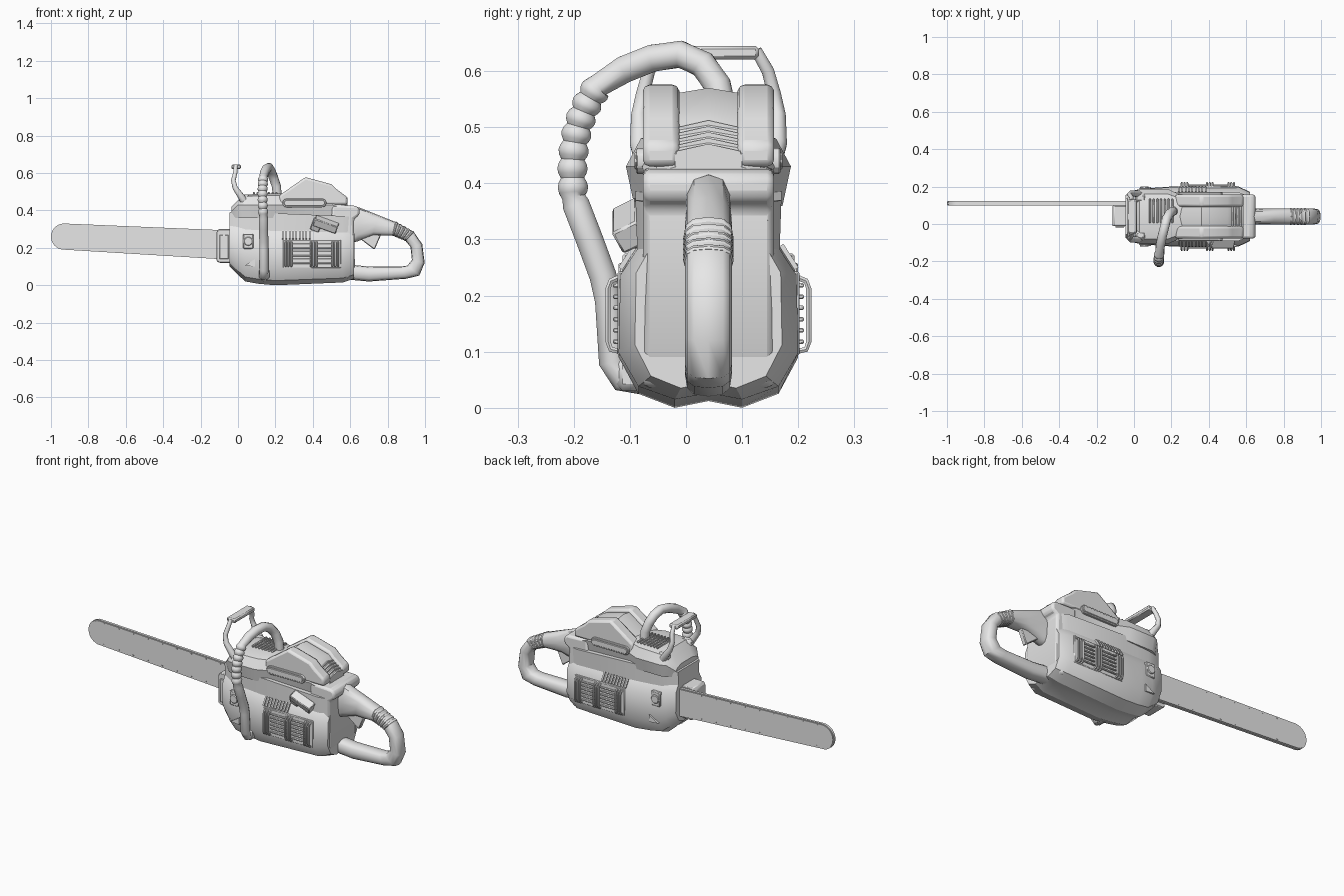
import bpy, bmesh, math
from mathutils import Vector, Matrix

if "Cube" in bpy.data.objects:
    bpy.data.objects.remove(bpy.data.objects["Cube"])

C = 0.04  # y of the machine's centre plane
grey = bpy.data.materials.new("plain_grey")
grey.diffuse_color = (0.8, 0.8, 0.8, 1)
grey.use_nodes = True
grey.node_tree.nodes["Principled BSDF"].inputs["Base Color"].default_value = grey.diffuse_color


def finish(name, bm, bevel=0, seg=1, angle=30):
    bmesh.ops.recalc_face_normals(bm, faces=bm.faces)
    me = bpy.data.meshes.new(name)
    bm.to_mesh(me)
    bm.free()
    ob = bpy.data.objects.new(name, me)
    bpy.context.collection.objects.link(ob)
    me.materials.append(grey)
    if bevel:
        m = ob.modifiers.new("bevel", 'BEVEL')
        m.width, m.segments, m.limit_method = bevel, seg, 'ANGLE'
    bpy.ops.object.select_all(action='DESELECT')
    ob.select_set(True)
    bpy.context.view_layer.objects.active = ob
    bpy.ops.object.shade_smooth_by_angle(angle=math.radians(angle))
    return ob


def loft(name, rings, bevel=0, seg=1, angle=30):
    bm = bmesh.new()
    vs = [[bm.verts.new(p) for p in r] for r in rings]
    n = len(vs[0])
    for a, b in zip(vs, vs[1:]):
        for i in range(n):
            bm.faces.new((a[i], a[(i + 1) % n], b[(i + 1) % n], b[i]))
    bm.faces.new(vs[0])
    bm.faces.new(vs[-1])
    return finish(name, bm, bevel, seg, angle)


def prism(name, xz, y0, y1, bevel=0, seg=1):
    return loft(name, [[(x, y, z) for x, z in xz] for y in (y0, y1)], bevel, seg)


def box(name, c, s, rot=(0, 0, 0), bevel=0):
    bm = bmesh.new()
    bmesh.ops.create_cube(bm, size=1)
    for v in bm.verts:
        v.co = Vector([a * b for a, b in zip(v.co, s)])
    ob = finish(name, bm, bevel)
    ob.location, ob.rotation_euler = c, [math.radians(a) for a in rot]
    return ob


def tube(name, pts, r, sides=6, ref=(1, 0, 0), flat=1):
    pts = [Vector(p) for p in pts]
    rad = r if isinstance(r, list) else [r] * len(pts)
    rings = []
    for i, p in enumerate(pts):
        t = (pts[min(i + 1, len(pts) - 1)] - pts[max(i - 1, 0)]).normalized()
        u = t.cross(Vector(ref)).normalized()
        w = u.cross(t)
        rings.append([p + rad[i] * (u * math.cos(k) + w * flat * math.sin(k))
                      for k in [math.tau * (j + .5) / sides for j in range(sides)]])
    return loft(name, rings, angle=50)


def ring(x, half):
    return ([(x, C + d, z) for d, z in half] +
            [(x, C - d, z) for d, z in reversed(half) if d > 0])


# lower engine housing
half = [(0, .012), (.06, 0), (.125, .025), (.16, .09), (.157, .24), (.127, .29), (.13, .385)]
stations = [(-.045, .72, .10, .39), (0, .87, .055, .395), (.04, .93, .02, .39), (.11, .96, .008, .388),
            (.2, 1, 0, .385), (.56, 1, .015, .37), (.62, .82, .035, .365)]
loft("lower_housing", [ring(x, [(d * w, zt - (.385 - z) * (zt - zb) / .385) for d, z in half])
                       for x, w, zb, zt in stations])

# rear block that carries the handle
prism("rear_block", [(.5, .04), (.59, .035), (.625, .1), (.62, .355), (.65, .375), (.65, .41),
                     (.63, .425), (.5, .43)], C - .117, C + .117, .015, 2)

# upper cover
up = [(-.035, .10, .42), (0, .135, .455), (.03, .147, .485), (.18, .147, .49),
      (.24, .12, .49), (.5, .118, .48), (.585, .112, .43)]
loft("upper_cover", [ring(x, [(w - .015, .36), (w, min(.43, t - .025)), (w * .82, t - .01), (w * .5, t)])
                     for x, w, t in up])
for i in range(7):
    box("top_rib", (.085 + i * .02, C + .03, .492), (.01, .13, .014), bevel=.003)

# raised filter cover with two lobes and a sunken middle
lobe = [(.22, .43), (.22, .48), (.27, .515), (.36, .578), (.5, .54), (.525, .515), (.585, .47), (.585, .43)]
for s in (-1, 1):
    prism("cover_lobe", lobe, C + s * .052, C + s * .117, .012, 2)
mid = [(x, z - (.018 if z > .45 else 0)) for x, z in lobe]
loft("cover_middle", [[(x, C + d, z + (0 if d or z < .45 else .01)) for x, z in mid]
                      for d in (-.06, 0, .06)])
for i in range(5):
    x, z = .525 + i * .014, .503 - i * .0105
    tube("rear_chevron", [(x, C - .057, z - .008), (x, C, z + .005), (x, C + .057, z - .008)], .006, 4)

# rear handle loop, lofted between outer and inner outline points
pairs = [(.58, .42, .58, .22), (.65, .415, .64, .235), (.75, .375, .72, .265), (.85, .335, .83, .265),
         (.94, .285, .895, .238), (.985, .22, .922, .205), (.998, .12, .93, .135), (.97, .052, .905, .105),
         (.9, .035, .87, .1), (.7, .02, .7, .1), (.59, .03, .6, .11)]


def handle_ring(ox, oz, ix, iz, g=1):
    o, i = Vector((ox, 0, oz)), Vector((ix, 0, iz))
    m, h = (o + i) / 2, (o - i) / 2 * g
    pr = [(math.cos(math.tau * k / 12), math.sin(math.tau * k / 12)) for k in range(12)]
    sq = lambda v: math.copysign(abs(v) ** .7, v)
    return [m + h * sq(a) + Vector((0, C + .042 * g * sq(b), 0)) for a, b in pr]


loft("rear_handle", [handle_ring(*p) for p in pairs], angle=45)
a, b = pairs[3], pairs[4]
for i in range(5):
    lerp = lambda t: [p + (q - p) * t for p, q in zip(a, b)]
    t = -.1 + i * .24
    loft("grip_ridge", [handle_ring(*lerp(t + e), g) for e, g in
                        ((0, .98), (.05, 1.07), (.12, 1.07), (.17, .98))])
prism("trigger", [(.64, .26), (.67, .235), (.73, .19), (.765, .27), (.75, .3), (.65, .3)],
      C - .014, C + .014, .004)

# guide bar with chain around it
def bar_outline(g):
    arc = [(-.93 + (.07 + g) * math.cos(k), .26 + (.07 + g) * math.sin(k))
           for k in [math.radians(88 + 185 * j / 14) for j in range(15)]]
    return [(0, .291 + g)] + arc + [(0, .134 - g)]


prism("guide_bar", bar_outline(-.004), .1, .122)
prism("saw_chain", bar_outline(0), .104, .118)
for i in range(9):
    x = -.9 + i * .09
    f = (x + .93) / .93
    for z in (.318 - .037 * f, .203 - .055 * f):
        box("bar_rivet", (x, .111, z), (.007, .024, .005))

# bar mount block with a raised plate
prism("bar_mount", [(-.115, .13), (-.1, .12), (-.02, .12), (-.02, .3), (-.105, .3), (-.115, .285)],
      -.012, .098, .004)
box("mount_plate", (-.075, -.013, .205), (.05, .01, .13), bevel=.003)

# front hand guard
box("guard_top", (-.01, C, .633), (.052, .18, .024), bevel=.006)
for s in (-1, 1):
    leg = [(.05, .105, .42), (.02, .122, .47), (-.015, .124, .52), (-.025, .117, .56),
           (-.015, .106, .6), (-.012, .085, .637)]
    tube("guard_leg", [(x, C + s * d, z) for x, d, z in leg],
         [.022, .019, .015, .013, .012, .011], 8)
    box("guard_foot", (.035, C + s * .1, .455), (.06, .045, .06), bevel=.012)

# wrap-around front handle with ribbed grip
path = [(.212, .07, .46), (.205, .066, .53), (.19, .056, .575), (.175, .03, .612), (.165, -.01, .63),
        (.152, -.06, .623), (.142, -.11, .603)]
rad = [.025] * len(path)
p0, p1, p2 = Vector((.135, -.155, .575)), Vector((.128, -.213, .50)), Vector((.135, -.2, .375))
for i in range(29):
    t = i / 28
    path.append(p0 * (1 - t) ** 2 + p1 * 2 * t * (1 - t) + p2 * t * t)
    rad.append(.0215 + .0065 * abs(math.sin(math.pi * t * 7)))
path += [(.136, -.196, .362), (.137, -.172, .3), (.138, -.148, .235), (.138, -.138, .19),
         (.138, -.131, .08), (.138, -.115, .052), (.14, -.06, .042)]
rad += [.025, .025, .025, .025, .025, .024, .022]
tube("front_handle", path, rad, 12)
box("handle_foot", (.14, -.1, .06), (.055, .05, .06), bevel=.012)

# side details, repeated on both sides
for s in (-1, 1):
    Y = lambda d: C + s * d
    box("vent_plate", (.395, Y(.156), .168), (.31, .012, .15), bevel=.003)
    for x in (.255, .27, .285, .39, .405, .42, .505, .52, .535):
        tube("vent_bar", [(x, Y(.155), .1), (x, Y(.174), .104), (x, Y(.179), .118), (x, Y(.179), .212),
                          (x, Y(.174), .226), (x, Y(.152), .235)], .0055, 6)
    for x, l in ((.3375, .1), (.4625, .08)):
        for i in range(6):
            box("vent_slat", (x, Y(.163), .118 + i * .02), (l, .014, .008), bevel=.002)
    for i in range(9):
        x = .24 + i * .018
        tube("shoulder_slat", [(x, Y(.157), .248), (x, Y(.13), .29)], .006, 4)
    # recessed-looking slot on the upper cover
    for grow, d in ((0, .128), (-.008, .132)):
        r = .023 + grow
        slot = [(cx + r * math.cos(k), .44 + r * math.sin(k)) for cx, st in ((.45, -90), (.26, 90))
                for k in [math.radians(st + 30 * j) for j in range(7)]]
        prism("side_slot", slot, Y(.1), Y(d), .002)
    # front fastener and small plates
    box("fastener_plate", (.055, Y(.143), .235), (.055, .02, .08), bevel=.004)
    prism("fastener", [(.055 + .024 * math.cos(math.tau * k / 12), .235 + .024 * math.sin(math.tau * k / 12))
                       for k in range(12)], Y(.13), Y(.16), .003)
    prism("side_wedge", [(.035, .105), (.09, .1), (.09, .14)], Y(.13), Y(.158))

# tilted filler cap on the handle side
box("filler_cap", (.47, -.1, .325), (.13, .05, .045), (28, 20, 0), .004)
box("filler_neck", (.42, -.085, .325), (.05, .05, .06), (28, 20, 0), .004)
